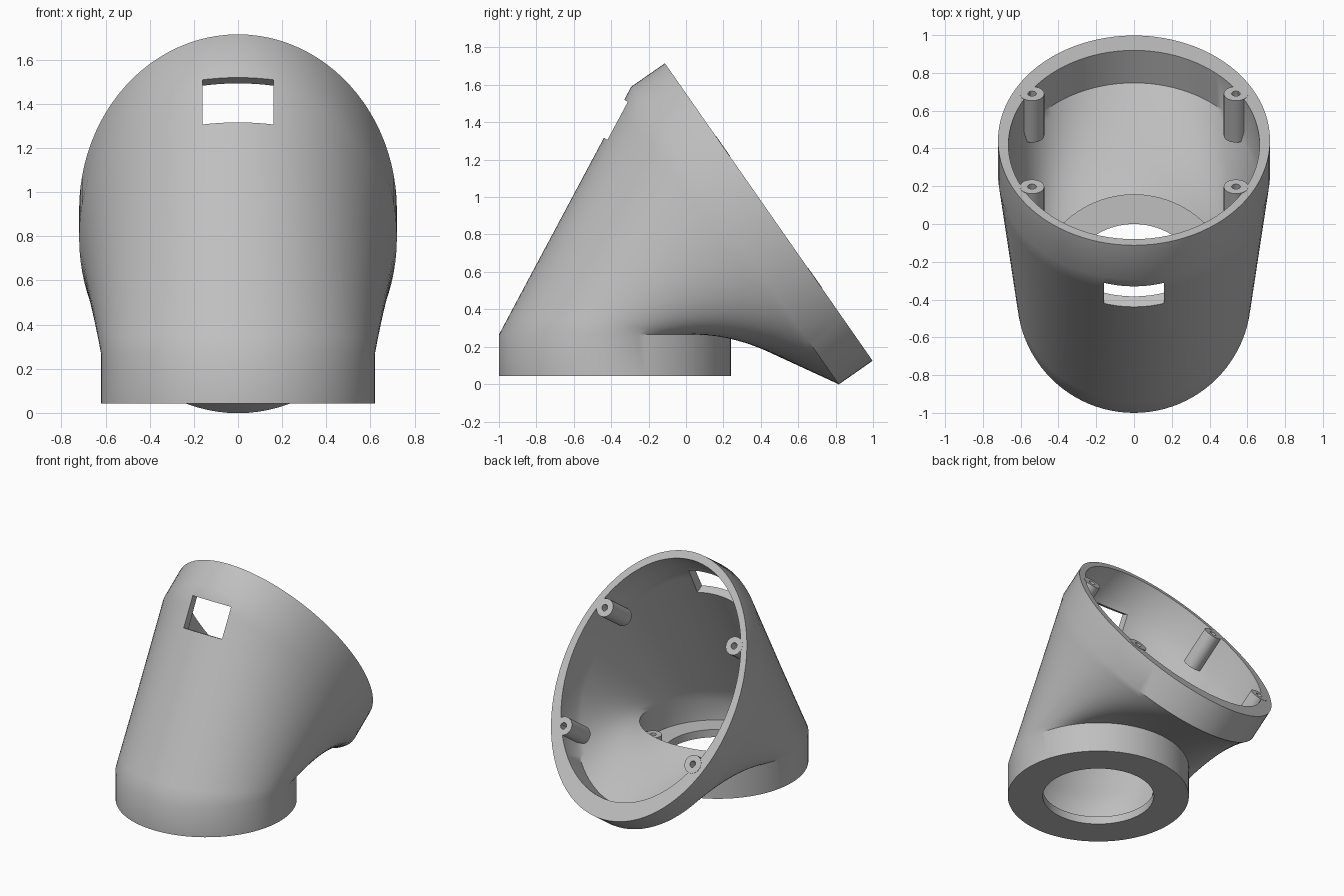
import bpy, bmesh, math
from mathutils import Vector, Matrix

if "Cube" in bpy.data.objects:
    bpy.data.objects.remove(bpy.data.objects["Cube"])

N = 96
STEPS = 12
BASE_Y = -0.38                                   # axis of the round base
C = Vector((0, 0.4425, 0.92))                    # centre of the tilted rim
UP = Vector((0, -0.5725, 0.82)).normalized()     # along the rim face
OUT = Vector((0, UP.z, -UP.y))                   # out of the rim face
SIDE = Vector((1, 0, 0))

grey = bpy.data.materials.new("light_grey")
grey.diffuse_color = (0.52, 0.52, 0.52, 1)
grey.use_nodes = True
grey.node_tree.nodes["Principled BSDF"].inputs["Base Color"].default_value = grey.diffuse_color


def circle(r, z, tilt=0.0):
    pts = []
    for i in range(N):
        t = 2 * math.pi * i / N
        pts.append(Vector((r * math.sin(t), BASE_Y + r * math.cos(t), z + tilt * math.cos(t))))
    return pts


def ellipse(a, b, shift, depth):
    pts = []
    for i in range(N):
        t = 2 * math.pi * i / N
        pts.append(C + SIDE * a * math.sin(t) + UP * (shift - b * math.cos(t)) - OUT * depth)
    return pts


def loft(p, q):
    return [[a.lerp(b, k / STEPS) for a, b in zip(p, q)] for k in range(STEPS + 1)]


def make(name, rings, smooth=True):
    """Closed tube: each ring is bridged to the next, and the last to the first."""
    bm = bmesh.new()
    vs = [[bm.verts.new(p) for p in r] for r in rings]
    for j in range(len(vs)):
        a, b = vs[j], vs[(j + 1) % len(vs)]
        n = len(a)
        for i in range(n):
            k = (i + 1) % n
            bm.faces.new((a[i], a[k], b[k], b[i]))
    bmesh.ops.recalc_face_normals(bm, faces=bm.faces)
    me = bpy.data.meshes.new(name)
    bm.to_mesh(me)
    bm.free()
    ob = bpy.data.objects.new(name, me)
    bpy.context.collection.objects.link(ob)
    me.materials.append(grey)
    if smooth:
        shade(ob)
    return ob


def shade(ob):
    bpy.ops.object.select_all(action='DESELECT')
    ob.select_set(True)
    bpy.context.view_layer.objects.active = ob
    bpy.ops.object.shade_smooth_by_angle(angle=math.radians(32))


def boss(name, top, axis, length, r, hole, hole_depth):
    """Screw post with a pilot hole."""
    rot = axis.to_track_quat('Z', 'Y')

    def ring(rad, d):
        return [top - axis * d + rot @ Vector((rad * math.cos(t), rad * math.sin(t), 0))
                for t in (2 * math.pi * i / 32 for i in range(32))]
    return make(name, [ring(r, 0), ring(r, length), ring(0.002, length),
                       ring(0.002, hole_depth), ring(hole, hole_depth), ring(hole, 0)])


# Hollow body: base collar, blended neck, tilted rim, inner wall and floor flange
outer = loft(circle(0.62, 0.265), ellipse(0.72, 0.97, 0, 0.22))
inner = loft(ellipse(0.665, 0.873, 0.04, 0.21), circle(0.535, 0.30, 0.07))
rings = [circle(0.62, 0.042)] + outer
rings += [ellipse(0.72, 0.97, 0, 0), ellipse(0.665, 0.873, 0.04, 0)] + inner
rings += [circle(0.535, 0.10), circle(0.38, 0.10), circle(0.38, 0.042)]
body = make("body_shell", rings, smooth=False)

# Rectangular window cut square to the front wall
wall = Vector((0, 0.69, 1.315)).normalized()
normal = Vector((0, -wall.z, wall.y))
bpy.ops.mesh.primitive_cube_add(size=1)
cutter = bpy.context.object
cutter.name = "window_cutter"
cutter.hide_render = True
rot = Matrix((SIDE, normal, wall)).transposed().to_4x4()
cutter.matrix_world = (Matrix.Translation((0, -0.388, 1.42)) @ rot
                       @ Matrix.Diagonal((0.32, 0.4, 0.23, 1)))
bpy.context.view_layer.update()
mod = body.modifiers.new("window", 'BOOLEAN')
mod.operation = 'DIFFERENCE'
mod.solver = 'EXACT'
mod.object = cutter
bpy.context.view_layer.objects.active = body
bpy.ops.object.modifier_apply(modifier=mod.name)
bpy.data.objects.remove(cutter)
shade(body)

# Screw posts in the rim and on the floor flange
for s, side in ((-1, "left"), (1, "right")):
    for v, level in ((0.43, "upper"), (-0.43, "lower")):
        boss(f"rim_post_{level}_{side}", C + SIDE * 0.54 * s + UP * v + OUT * 0.002,
             OUT, 0.27, 0.065, 0.023, 0.15)
    boss(f"floor_post_{side}", Vector((0.45 * s, BASE_Y + 0.13, 0.17)),
         Vector((0, 0, 1)), 0.10, 0.06, 0.022, 0.06)
